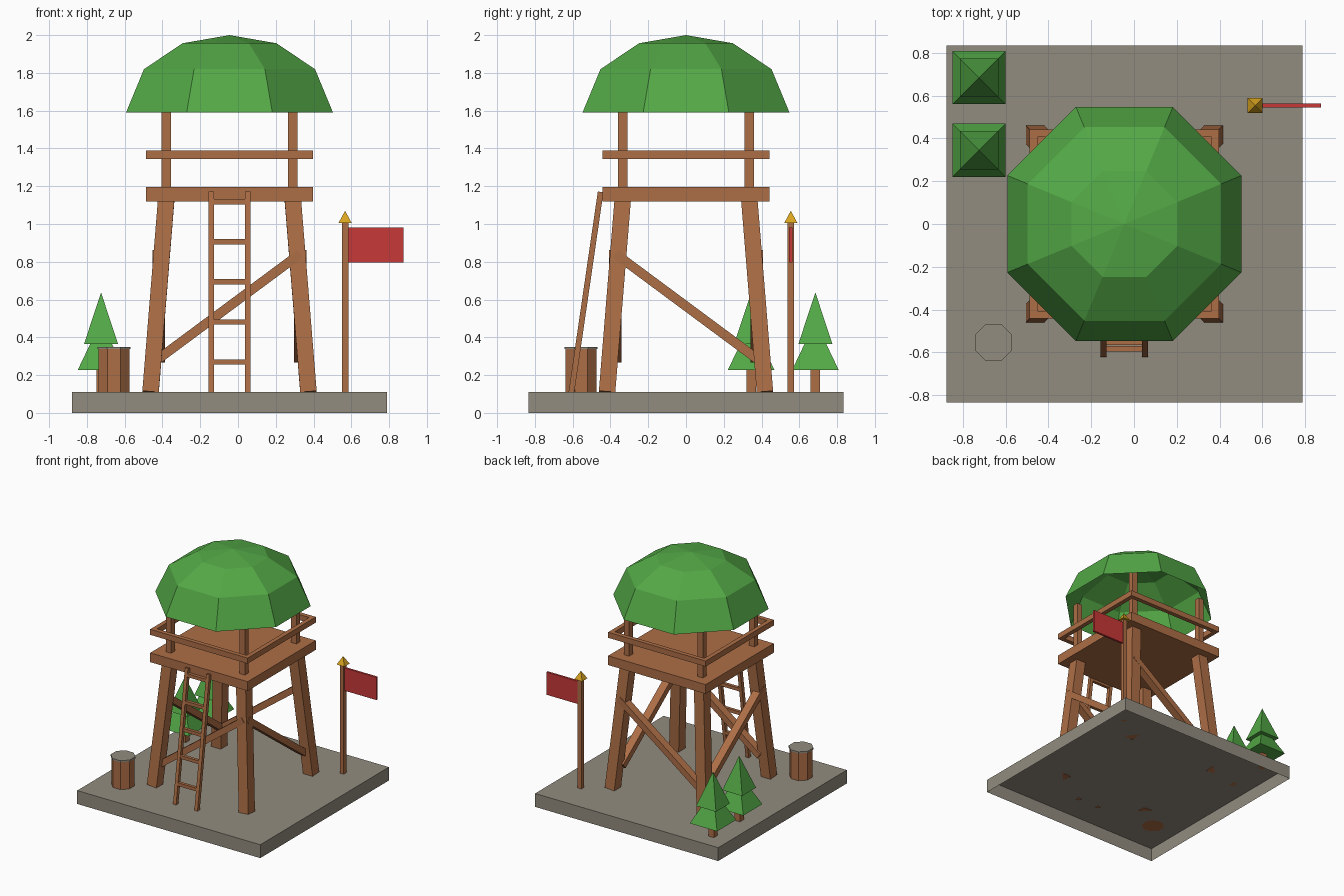
import bpy, bmesh, math
from mathutils import Vector, Matrix

cube = bpy.data.objects.get("Cube")
if cube:
    bpy.data.objects.remove(cube)


def material(name, r, g, b):
    m = bpy.data.materials.new(name)
    m.diffuse_color = (r, g, b, 1)
    m.use_nodes = True
    m.node_tree.nodes["Principled BSDF"].inputs["Base Color"].default_value = (r, g, b, 1)
    return m


WOOD = material("warm wood", 0.42, 0.157, 0.061)
GREEN = material("leaf green", 0.087, 0.392, 0.061)
STONE = material("stone grey", 0.287, 0.262, 0.212)
RED = material("flag red", 0.578, 0.04, 0.04)
GOLD = material("gold", 0.7, 0.376, 0.014)

CX = -0.045      # tower axis
GROUND = 0.11    # top of the base


def finish(name, bm, mat):
    mesh = bpy.data.meshes.new(name)
    bmesh.ops.recalc_face_normals(bm, faces=bm.faces)
    bm.to_mesh(mesh)
    bm.free()
    mesh.materials.append(mat)
    obj = bpy.data.objects.new(name, mesh)
    bpy.context.collection.objects.link(obj)
    return obj


def box(name, center, size, mat):
    bm = bmesh.new()
    bmesh.ops.create_cube(bm, size=1, matrix=Matrix.Translation(center) @ Matrix.Diagonal((*size, 1)))
    return finish(name, bm, mat)


def beam(name, a, b, wide, deep, mat, side):
    """Box from a to b; 'wide' is measured along the side direction."""
    a, b = Vector(a), Vector(b)
    z = (b - a).normalized()
    y = z.cross(Vector(side)).normalized()
    x = y.cross(z)
    rot = Matrix((x, y, z)).transposed().to_4x4()
    bm = bmesh.new()
    bmesh.ops.create_cube(bm, size=1, matrix=Matrix.Translation((a + b) / 2) @ rot
                          @ Matrix.Diagonal((wide, deep, (b - a).length, 1)))
    return finish(name, bm, mat)


def prism(name, x, y, z0, z1, sides, apothem, top, mat):
    """Upright prism or pyramid with flat sides facing the axes."""
    k = 1 / math.cos(math.pi / sides)
    bm = bmesh.new()
    bmesh.ops.create_cone(bm, cap_ends=True, segments=sides, radius1=apothem * k, radius2=top * k,
                          depth=z1 - z0, matrix=Matrix.Translation((x, y, (z0 + z1) / 2))
                          @ Matrix.Rotation(math.pi / sides, 4, "Z"))
    return finish(name, bm, mat)


# Base slab, hollow underneath
base = box("base", (CX, 0, GROUND / 2), (1.665, 1.67, GROUND), STONE)
bm = bmesh.new()
bm.from_mesh(base.data)
bmesh.ops.delete(bm, geom=[f for f in bm.faces if f.normal.z < -0.9], context="FACES_ONLY")
bm.to_mesh(base.data)
bm.free()

# Legs and roof posts
for sx in (-1, 1):
    for sy in (-1, 1):
        beam("leg", (CX + sx * 0.418, sy * 0.418, 0.11), (CX + sx * 0.335, sy * 0.335, 1.13),
             0.087, 0.087, WOOD, (1, 0, 0))
        box("roof_post", (CX + sx * 0.335, sy * 0.335, 1.415), (0.048, 0.048, 0.45), WOOD)

# Platform, hand rails and diagonal braces
box("platform", (CX, 0, 1.158), (0.886, 0.886, 0.076), WOOD)
for s in (-1, 1):
    box("rail_across", (CX, s * 0.425, 1.367), (0.83, 0.036, 0.046), WOOD)
    box("rail_along", (CX + s * 0.425, 0, 1.367), (0.036, 0.886, 0.046), WOOD)
    beam("brace_across", (CX - 0.375, s * 0.375, 0.287), (CX + 0.375, s * 0.375, 0.843),
         0.065, 0.05, WOOD, (0, 1, 0))
    beam("brace_along", (CX + s * 0.375, 0.375, 0.287), (CX + s * 0.375, -0.375, 0.843),
         0.065, 0.05, WOOD, (1, 0, 0))

# Ladder
foot, head = Vector((CX, -0.607, 0.105)), Vector((CX, -0.452, 1.17))
for s in (-1, 1):
    off = Vector((s * 0.097, 0, 0))
    beam("ladder_rail", foot + off, head + off, 0.028, 0.03, WOOD, (1, 0, 0))
for i in range(5):
    z = 0.27 + i * 0.212
    p = foot.lerp(head, (z - foot.z) / (head.z - foot.z))
    box("ladder_rung", p, (0.18, 0.026, 0.027), WOOD)

# Domed canopy: open eight-sided shell
bm = bmesh.new()
rings = []
for r, z in ((0.593, 1.59), (0.49, 1.82), (0.268, 1.957)):
    rings.append([bm.verts.new((CX + r * math.cos((i + 0.5) * math.pi / 4),
                                r * math.sin((i + 0.5) * math.pi / 4), z)) for i in range(8)])
apex = bm.verts.new((CX, 0, 2))
for i in range(8):
    j = (i + 1) % 8
    for low, high in zip(rings, rings[1:]):
        bm.faces.new((low[i], low[j], high[j], high[i]))
    bm.faces.new((rings[-1][i], rings[-1][j], apex))
finish("canopy", bm, GREEN)

# Barrel with lid
prism("barrel", -0.657, -0.555, GROUND, 0.337, 8, 0.082, 0.082, WOOD)
prism("barrel_lid", -0.657, -0.555, 0.337, 0.35, 8, 0.087, 0.087, STONE)

# Trees
for y in (0.345, 0.685):
    box("tree_trunk", (-0.725, y, 0.175), (0.05, 0.05, 0.13), WOOD)
    prism("tree_lower", -0.725, y, 0.226, 0.485, 4, 0.124, 0, GREEN)
    prism("tree_upper", -0.725, y, 0.365, 0.637, 4, 0.09, 0, GREEN)

# Flag
box("flag_pole", (0.567, 0.555, 0.558), (0.034, 0.034, 0.896), WOOD)
prism("pole_tip", 0.567, 0.555, 1.005, 1.07, 4, 0.035, 0, GOLD)
box("flag", (0.728, 0.555, 0.888), (0.294, 0.018, 0.186), RED)
